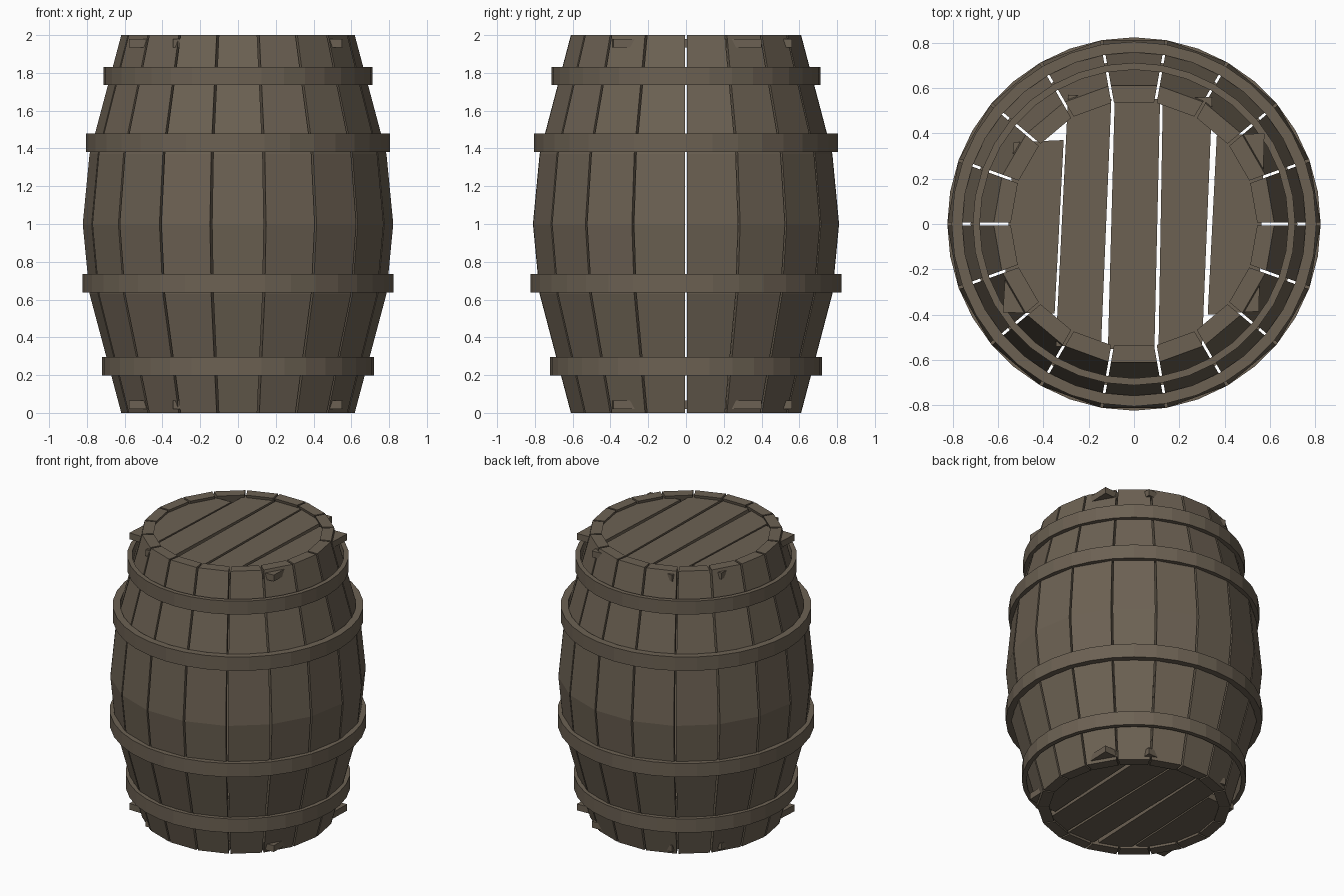
import bpy, bmesh, math

if "Cube" in bpy.data.objects:
    bpy.data.objects.remove(bpy.data.objects["Cube"])

wood = bpy.data.materials.new("dark_brown_wood")
wood.diffuse_color = (0.15, 0.12, 0.086, 1)
wood.use_nodes = True
wood.node_tree.nodes["Principled BSDF"].inputs["Base Color"].default_value = wood.diffuse_color


def make_object(name, bm):
    bmesh.ops.recalc_face_normals(bm, faces=bm.faces[:])
    mesh = bpy.data.meshes.new(name)
    bm.to_mesh(mesh)
    bm.free()
    mesh.materials.append(wood)
    ob = bpy.data.objects.new(name, mesh)
    bpy.context.collection.objects.link(ob)
    return ob


def loft(bm, rings, closed=False):
    """Skin a list of rings; cap the ends unless the loft is closed."""
    vs = [[bm.verts.new(p) for p in r] for r in rings]
    n = len(vs[0])
    pairs = list(zip(vs, vs[1:]))
    if closed:
        pairs.append((vs[-1], vs[0]))
    for a, b in pairs:
        for i in range(n):
            j = (i + 1) % n
            bm.faces.new((a[i], a[j], b[j], b[i]))
    if not closed:
        bm.faces.new(vs[0])
        bm.faces.new(vs[-1])


# Staves: 18 bent boards with narrow gaps between them
STAVES, GAP, THICK = 18, 0.012, 0.075
profile = [(0.0, 0.618), (0.63, 0.786), (1.0, 0.822), (1.37, 0.786), (2.0, 0.618)]


def corner(r, ang, side, z):
    c, s = math.cos(ang), math.sin(ang)
    return (r * c - side * s * GAP / 2, r * s + side * c * GAP / 2, z)


step = 2 * math.pi / STAVES
for k in range(STAVES):
    a0, a1 = k * step, (k + 1) * step
    bm = bmesh.new()
    loft(bm, [[corner(r, a0, 1, z), corner(r, a1, -1, z),
               corner(r - THICK, a1, -1, z), corner(r - THICK, a0, 1, z)]
              for z, r in profile])
    make_object(f"stave_{k + 1}", bm)

# Hoops: four straight-sided bands (bottom, top, inner radius, outer radius)
hoops = [(0.197, 0.295, 0.69, 0.72), (0.638, 0.735, 0.78, 0.823),
         (1.382, 1.48, 0.757, 0.804), (1.737, 1.832, 0.68, 0.711)]
SIDES = 36
for k, (z0, z1, ri, ro) in enumerate(hoops):
    bm = bmesh.new()
    rings = []
    for i in range(SIDES):
        a = 2 * math.pi * i / SIDES
        c, s = math.cos(a), math.sin(a)
        rings.append([(r * c, r * s, z) for r, z in
                      ((ri, z0), (ro, z0), (ro, z1), (ri, z1))])
    loft(bm, rings, closed=True)
    make_object(f"hoop_{k + 1}", bm)

# Heads: five crooked planks whose corners poke through the staves
planks = [
    [(-.578, -.39), (-.35, -.395), (-.31, .37), (-.53, .36)],
    [(-.345, -.54), (-.145, -.53), (-.10, .55), (-.29, .57)],
    [(-.115, -.55), (.09, -.55), (.115, .55), (-.085, .55)],
    [(.108, -.55), (.30, -.54), (.345, .56), (.127, .55)],
    [(.325, -.40), (.55, -.385), (.575, .40), (.365, .39)],
]
for name, z0, z1 in (("bottom", 0.02, 0.065), ("top", 1.935, 1.98)):
    for k, quad in enumerate(planks):
        bm = bmesh.new()
        loft(bm, [[(x, y, z) for x, y in quad] for z in (z0, z1)])
        make_object(f"{name}_head_plank_{k + 1}", bm)
